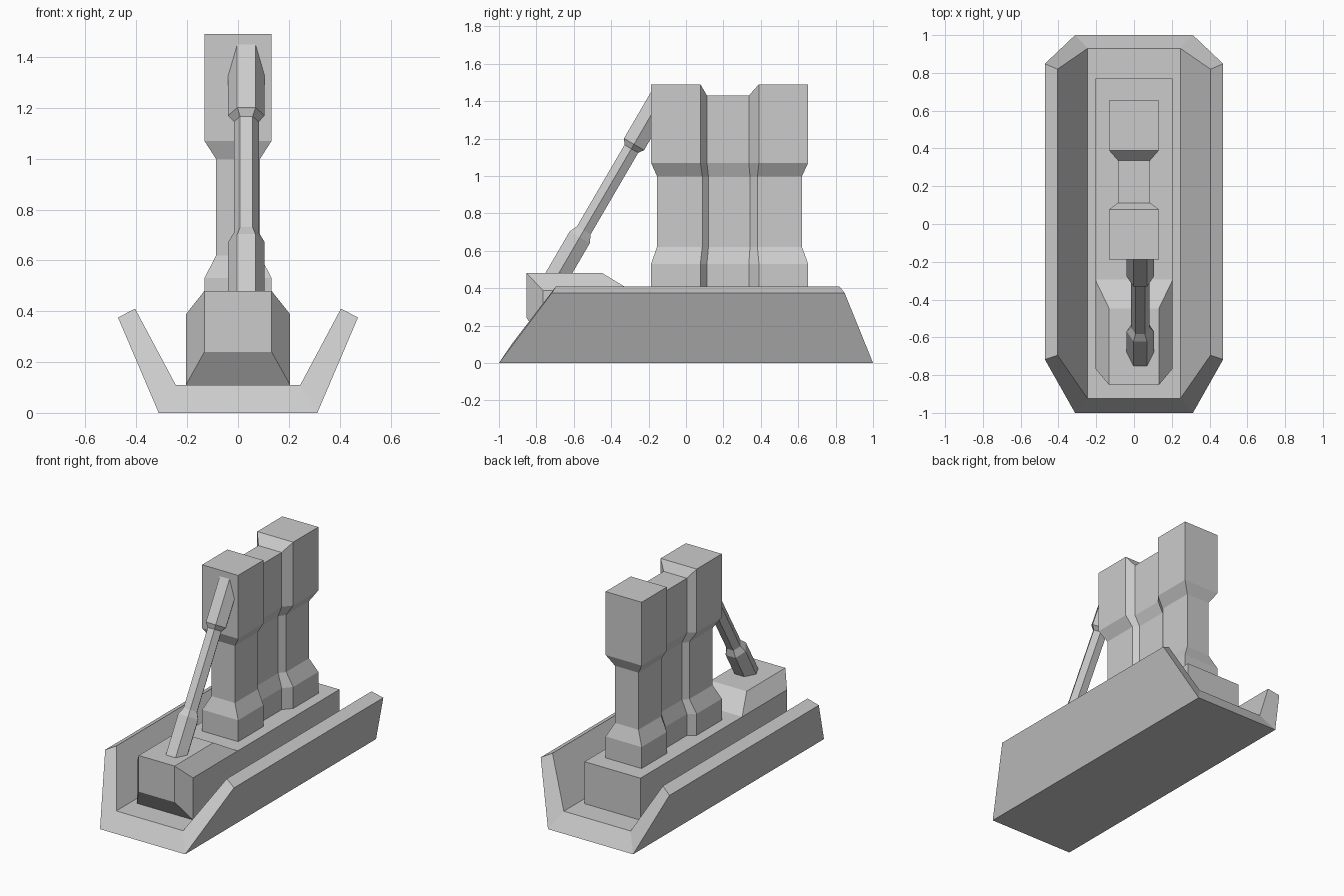
import bpy, bmesh, math
from mathutils import Vector

if "Cube" in bpy.data.objects:
    bpy.data.objects.remove(bpy.data.objects["Cube"])


def finish(name, bm):
    bmesh.ops.recalc_face_normals(bm, faces=bm.faces[:])
    mesh = bpy.data.meshes.new(name)
    bm.to_mesh(mesh)
    bm.free()
    obj = bpy.data.objects.new(name, mesh)
    bpy.context.collection.objects.link(obj)
    return obj


def symmetric_solid(name, points, side_faces, loop):
    """Side faces are mirrored in x; the loop of points is bridged across."""
    bm = bmesh.new()
    right = [bm.verts.new(p) for p in points]
    left = [bm.verts.new((-x, y, z)) for x, y, z in points]
    for face in side_faces:
        bm.faces.new([right[i] for i in face])
        bm.faces.new([left[i] for i in reversed(face)])
    for a, b in zip(loop, loop[1:] + loop[:1]):
        bm.faces.new([right[a], right[b], left[b], left[a]])
    return finish(name, bm)


# Open-ended trough base: x, z, front y, back y of the half section
section = [(.312, 0, -1, 1), (.472, .375, -.717, .848),
           (.405, .41, -.695, .82), (.245, .11, -.925, .93)]
pts = [(x, f, z) for x, z, f, b in section] + [(x, b, z) for x, z, f, b in section]
symmetric_solid("trough_base", pts,
                [(0, 1, 5, 4), (1, 2, 6, 5), (2, 3, 7, 6), (0, 3, 2, 1), (4, 5, 6, 7)],
                [0, 3, 7, 4])

# Inner plinth with raised, chamfered front head
pts = [(.132, -.852, .48), (.132, -.852, .24), (.132, -.447, .48),
       (.205, -.765, .388), (.205, -.765, .11), (.205, -.295, .388),
       (.205, .77, .388), (.205, .77, .11)]
symmetric_solid("plinth", pts,
                [(0, 2, 5, 3), (0, 3, 4, 1), (3, 5, 6, 7, 4)],
                [0, 2, 5, 6, 7, 4, 1])

# Twin pillars joined by a recessed web, waisted at mid height
wide = [(.132, -.187), (.132, .077), (.085, .112), (.085, .336), (.132, .39), (.132, .653)]
waist = [(.086, -.155), (.086, .087), (.055, .12), (.055, .342), (.086, .382), (.086, .62)]
levels = [(.388, wide), (.53, wide), (.62, waist), (.998, waist), (1.07, wide), (1.49, wide)]
pts = [(x, y, z) for z, ring in levels for x, y in ring]
for i in (32, 33):
    pts[i] = (pts[i][0], pts[i][1], 1.43)
faces = [(6 * r + c, 6 * r + c + 1, 6 * r + c + 7, 6 * r + c + 6)
         for r in range(5) for c in range(5)]
loop = [6 * r for r in range(6)] + list(range(31, 36)) + [6 * r + 5 for r in range(4, -1, -1)]
# bottom follows the notched outline
loop += [4, 3, 2, 1]
symmetric_solid("twin_pillars", pts, faces, loop)

# Leaning hexagonal brace, its ends cut flush with the head and the pillar
start = Vector((.033, -.68, .48))
axis = Vector((0, .504, .864)).normalized()
up = Vector((0, -axis.z, axis.y))
bm = bmesh.new()
rings = []
for t, radius in [(0, .072), (.222, .072), (.265, .049), (.77, .049), (.798, .072), (.97, .072)]:
    ring = []
    for k in range(6):
        a = k * math.pi / 3
        p = start + axis * t + Vector((1, 0, 0)) * radius * math.cos(a) + up * radius * math.sin(a)
        if t == 0:
            p += axis * ((.48 - p.z) / axis.z)
        elif t == .97:
            p += axis * ((-.187 - p.y) / axis.y)
        ring.append(bm.verts.new(p))
    rings.append(ring)
for a, b in zip(rings, rings[1:]):
    for k in range(6):
        n = (k + 1) % 6
        bm.faces.new([a[k], a[n], b[n], b[k]])
bm.faces.new(rings[0])
bm.faces.new(rings[-1])
finish("leaning_brace", bm)
